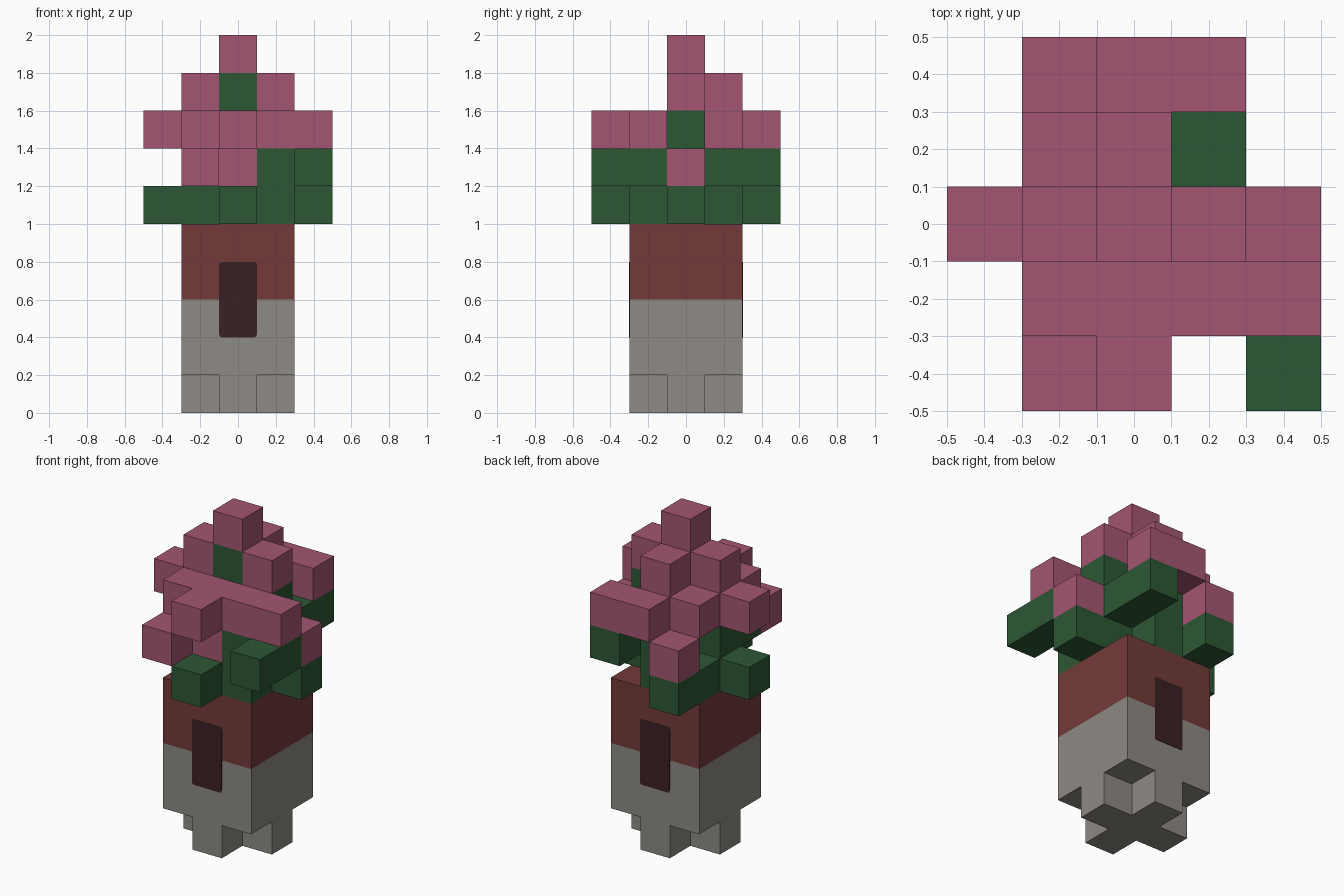
import bpy, bmesh, math
from mathutils import Vector

cube = bpy.data.objects.get("Cube")
if cube:
    bpy.data.objects.remove(cube, do_unlink=True)

S = 0.2  # block size


def material(name, hex_colour):
    def lin(c):
        c /= 255
        return c / 12.92 if c <= 0.04045 else ((c + 0.055) / 1.055) ** 2.4
    col = [lin(int(hex_colour[i:i + 2], 16)) for i in (0, 2, 4)] + [1.0]
    m = bpy.data.materials.new(name)
    m.diffuse_color = col
    m.use_nodes = True
    m.node_tree.nodes["Principled BSDF"].inputs["Base Color"].default_value = col
    return m


pink = material("blossom pink", "A45672")
green = material("leaf green", "2C5735")
brick = material("brick red", "733A3A")
stone = material("stone grey", "8E8A84")
dark = material("dark opening", "3A2123")


def finish(name, bm, mat):
    bmesh.ops.recalc_face_normals(bm, faces=bm.faces)
    mesh = bpy.data.meshes.new(name)
    bm.to_mesh(mesh)
    bm.free()
    mesh.materials.append(mat)
    ob = bpy.data.objects.new(name, mesh)
    bpy.context.collection.objects.link(ob)
    return ob


def cells(rows, k):
    """Rows run from back (+y) to front, characters from -x to +x."""
    return {(x - 2, 2 - y, k): c
            for y, row in enumerate(rows.split()) for x, c in enumerate(row) if c != "."}


# Layer maps: s stone, b brick, g leaf, p blossom
square = "..... .{0}{0}{0}. .{0}{0}{0}. .{0}{0}{0}. ....."
layers = [
    "..... ..s.. .sss. ..s.. .....",
    square.format("s"), square.format("s"),
    square.format("b"), square.format("b"),
    ".g... .gg.. ggggg ..gg. ..g..",
    ".p.g. ..gg. .gggp .gpgg .p..g",
    "..pp. .pp.. pggg. .pppp ..p..",
    "..... ..p.. .pgp. ..... .....",
    "..... ..... ..p.. ..... .....",
]
blocks = {}
for k, rows in enumerate(layers):
    blocks.update(cells(rows, k))

SIDES = [Vector(d) for d in ((1, 0, 0), (-1, 0, 0), (0, 1, 0), (0, -1, 0), (0, 0, 1), (0, 0, -1))]


def block_part(name, key, mat):
    """Outer skin of all blocks of one kind, flat regions merged."""
    bm = bmesh.new()
    for pos, kind in blocks.items():
        if kind != key:
            continue
        centre = Vector(pos) + Vector((0, 0, 0.5))
        for d in SIDES:
            if tuple(int(a + b) for a, b in zip(pos, d)) in blocks:
                continue
            u = Vector((d.y, d.z, d.x))
            v = d.cross(u)
            corners = [centre + (d + u * a + v * b) / 2
                       for a, b in ((1, 1), (-1, 1), (-1, -1), (1, -1))]
            bm.faces.new([bm.verts.new(c * S) for c in corners])
    bmesh.ops.remove_doubles(bm, verts=bm.verts, dist=0.001)
    # Outward direction comes from the corner order
    mesh = bpy.data.meshes.new(name)
    bmesh.ops.dissolve_limit(bm, angle_limit=math.radians(1), verts=bm.verts, edges=bm.edges)
    bm.to_mesh(mesh)
    bm.free()
    mesh.materials.append(mat)
    ob = bpy.data.objects.new(name, mesh)
    bpy.context.collection.objects.link(ob)


block_part("stone_base", "s", stone)
block_part("brick_wall", "b", brick)
block_part("leaves", "g", green)
block_part("blossoms", "p", pink)


# Thin rounded opening plates on the front and back walls
def opening(name, side):
    w, z0, z1, r, t = 0.1, 0.4, 0.8, 0.015, 0.003
    bm = bmesh.new()
    ring = []
    for cx, cz, start in ((w - r, z1 - r, 0), (r - w, z1 - r, 90), (r - w, z0 + r, 180), (w - r, z0 + r, 270)):
        for step in range(4):
            a = math.radians(start + step * 30)
            ring.append(bm.verts.new((cx + r * math.cos(a), side * 0.299, cz + r * math.sin(a))))
    face = bm.faces.new(ring)
    ext = bmesh.ops.extrude_face_region(bm, geom=[face])
    verts = [g for g in ext["geom"] if isinstance(g, bmesh.types.BMVert)]
    bmesh.ops.translate(bm, verts=verts, vec=(0, side * t, 0))
    finish(name, bm, dark)


opening("front_opening", -1)
opening("back_opening", 1)
